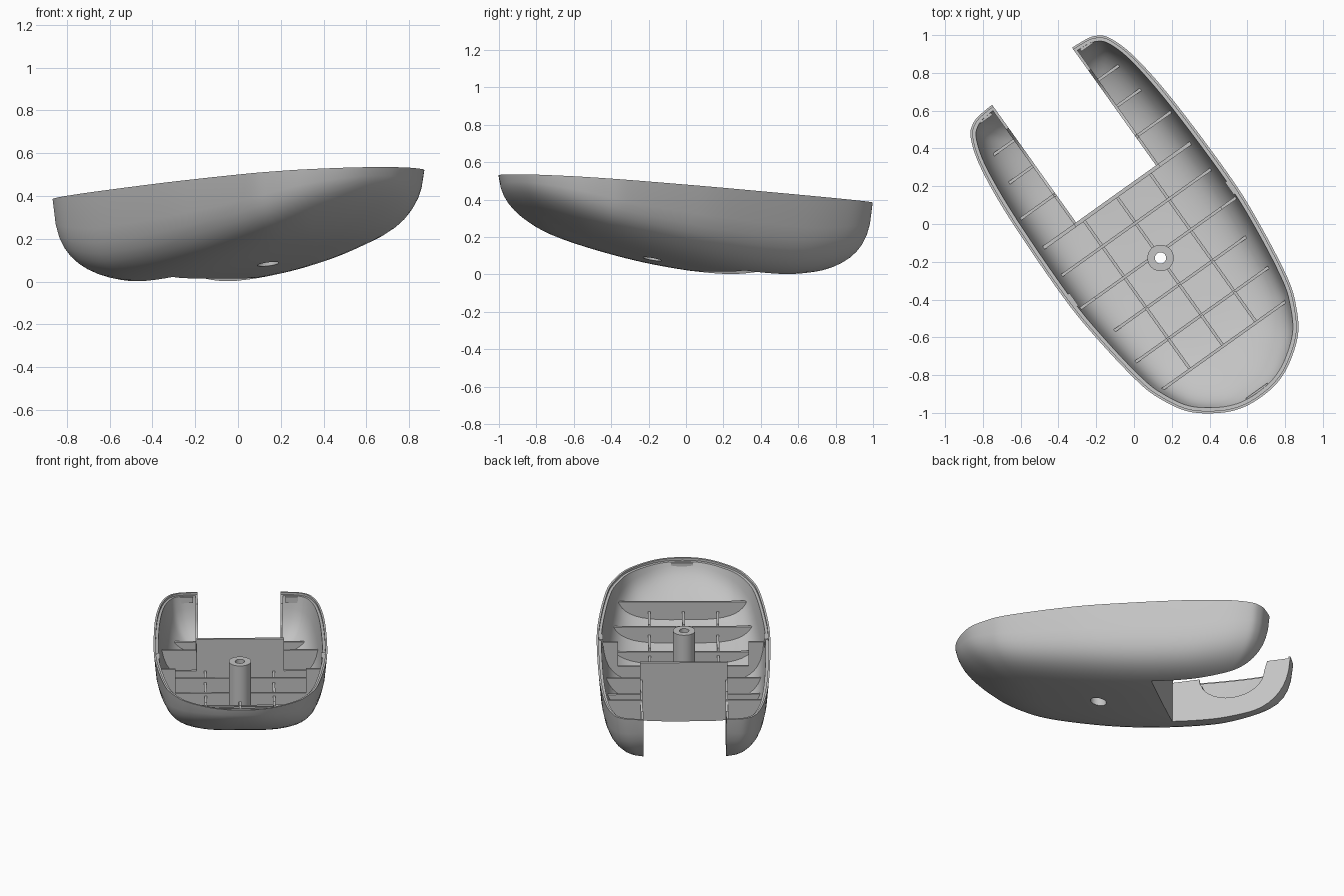
import bpy, bmesh, math
from mathutils import Vector, Matrix

if "Cube" in bpy.data.objects:
    bpy.data.objects.remove(bpy.data.objects["Cube"])

grey = bpy.data.materials.new("plain grey plastic")
grey.use_nodes = True
grey.diffuse_color = (0.55, 0.55, 0.55, 1)
grey.node_tree.nodes["Principled BSDF"].inputs["Base Color"].default_value = (0.55, 0.55, 0.55, 1)

TURN = Matrix.Rotation(math.radians(35.5), 4, "Z")   # the long axis lies at an angle
MID = 0.015
NOTCH_L, NOTCH_R, NOTCH_T = MID - .26, MID + .26, 0.185
BOSS = (0.01, -0.228)
parts = []

# Half outline of the rim, nose to tail, as (across, along)
HALF = [(0, -1.137), (.125, -1.122), (.242, -1.068), (.36, -.972), (.437, -.84),
        (.482, -.7), (.525, -.4), (.545, -.1), (.535, .4), (.505, .7),
        (.46, .86), (.405, .925), (.3, .948), (0, .955)]


def belly_z(t):
    return 0.152 * max(0, 0.5 - t) ** 1.7 - 0.007


def rim_z(t):
    return 0.382 + 0.0735 * (0.95 - t)


def smooth_loop(points, steps=6):
    """Closed Catmull-Rom curve through the points."""
    n, out = len(points), []
    for i in range(n):
        a, b, c, d = (Vector(points[(i + k) % n]) for k in (-1, 0, 1, 2))
        for j in range(steps):
            u = j / steps
            out.append(0.5 * (2 * b + (c - a) * u + (2 * a - 5 * b + 4 * c - d) * u ** 2
                              + (3 * b - a - 3 * c + d) * u ** 3))
    return out


OUTLINE = smooth_loop([(MID + s, t) for s, t in HALF]
                      + [(MID - s, t) for s, t in HALF[-2:0:-1]])


def ring(f, inset=0.0, lift=0.0, top=None):
    """Loop shrunk towards the spine; f = 1 is the rim and f = 0 the spine."""
    out = []
    for p in OUTLINE:
        c = Vector((MID, min(max(p.y, -0.6), 0.42)))
        arm = p - c
        n = 4 - 1.4 * arm.normalized().y ** 2     # square sides, rounder ends
        bulge = 1 - (1 - f ** n) ** (1 / n)
        draft = 1 - 0.055 * (1 - bulge)
        q = c + arm * f * draft * (1 - inset / arm.length)
        low = belly_z(q.y) + lift
        z = low + (rim_z(q.y) - low) * bulge if top is None else rim_z(q.y) + top
        out.append((q.x, q.y, z))
    return out


def finish(name, bm):
    bmesh.ops.remove_doubles(bm, verts=bm.verts, dist=1e-5)
    bmesh.ops.recalc_face_normals(bm, faces=bm.faces)
    mesh = bpy.data.meshes.new(name)
    bm.to_mesh(mesh)
    bm.free()
    obj = bpy.data.objects.new(name, mesh)
    bpy.context.collection.objects.link(obj)
    mesh.materials.append(grey)
    return obj


def loft(name, rings):
    bm = bmesh.new()
    rows = [[bm.verts.new(v) for v in r] for r in rings]
    n = len(OUTLINE)
    for a, b in zip(rows, rows[1:]):
        for i in range(n):
            j = (i + 1) % n
            bm.faces.new((a[i], a[j], b[j], b[i]))
    return finish(name, bm)


def box(name, s0, s1, t0, t1, z0, z1):
    bm = bmesh.new()
    bmesh.ops.create_cube(bm, size=1)
    for v in bm.verts:
        v.co = ((s0 + s1) / 2 + v.co.x * (s1 - s0), (t0 + t1) / 2 + v.co.y * (t1 - t0),
                (z0 + z1) / 2 + v.co.z * (z1 - z0))
    return finish(name, bm)


def cylinder(name, radius, z0, z1):
    bm = bmesh.new()
    bmesh.ops.create_cone(bm, cap_ends=True, segments=40, radius1=radius, radius2=radius,
                          depth=z1 - z0,
                          matrix=Matrix.Translation((*BOSS, (z0 + z1) / 2)))
    return finish(name, bm)


def carve(obj, tool, operation="DIFFERENCE"):
    mod = obj.modifiers.new("carve", "BOOLEAN")
    mod.operation, mod.solver, mod.object = operation, "EXACT", tool
    bpy.context.view_layer.objects.active = obj
    bpy.ops.object.modifier_apply(modifier=mod.name)


# Helper solids: interior fill, notch, screw recess
sweep = [math.sin(math.pi / 2 * k / 14) for k in range(15)]
fill = loft("fill_helper", [ring(f, .015, .015) for f in sweep]
            + [ring(0, .015, top=0)])
notch = box("notch_helper", NOTCH_L, NOTCH_R, NOTCH_T, 1.5, -1, 1)
recess = cylinder("recess_helper", .05, -.2, .36)
bore = cylinder("bore_helper", .03, -.2, 1)

# Shell with a stepped rim, cut by the notch and the screw recess
shell = loft("shell", [ring(f) for f in sweep]
             + [ring(1, .013, top=0), ring(1, .013, top=-.015), ring(1, .03, top=-.015)]
             + [ring(f, .03, .025) for f in sweep[-2::-1]])
carve(shell, notch)
carve(shell, recess)
parts.append(shell)


def inside(obj):
    """Trim a part to the interior of the shell."""
    carve(obj, fill, "INTERSECT")
    parts.append(obj)
    return obj


# Cross ribs over the floor
W = 0.008
for i, (t, z) in enumerate([(-.8, .385), (-.6, .305), (-.4, .225), (-.2, .22), (0, .23)]):
    rib = inside(box(f"cross_rib_{i + 1}", -.7, .7, t - W, t + W, -.1, z))
    carve(rib, recess)

# Long ribs, stepping down with the floor
for name, s in (("right", -.205), ("middle", BOSS[0]), ("left", .225)):
    for i, (t0, t1, z) in enumerate([(-.8, -.6, .32), (-.6, -.4, .25),
                                     (-.4, -.2, .2), (-.2, .17, .2)]):
        rib = inside(box(f"{name}_long_rib_{i + 1}", s - W, s + W, t0, t1, -.1, z))
        if name == "middle":
            carve(rib, recess)

# Panel closing the notch, with low shoulders towards the sides
inside(box("notch_panel", NOTCH_L - .015, NOTCH_R + .015, NOTCH_T - .02, NOTCH_T, -.1, .42))
for name, edge, side in (("right", NOTCH_L, -1), ("left", NOTCH_R, 1)):
    def span(a, b):
        return min(a, b), max(a, b)

    def out(s):
        return MID + side * s
    inside(box(f"{name}_shoulder", *span(edge, out(.7)), NOTCH_T - .02, NOTCH_T, -.1, .2))
    inside(box(f"{name}_rib_tab", *span(out(.41), out(.7)), -.2 - W, -.2 + W, -.1, .385))
    # Ribs across the arm
    for i, (t, z) in enumerate([(.37, .25), (.56, .12), (.73, .14)]):
        inside(box(f"{name}_arm_rib_{i + 1}", *span(edge, out(.7)), t - W, t + W, -.1, z))
    # Arm wall along the notch with a scooped top edge
    scoop = [(.57 - .21 * math.cos(a), .3 - .16 * math.sin(a))
             for a in (math.pi * k / 16 for k in range(17))]
    profile = [(.165, -.1), (.165, .3)] + scoop + [(.8, .37), (1.1, .37), (1.1, -.1)]
    bm = bmesh.new()
    face = bm.faces.new([bm.verts.new((edge, t, z)) for t, z in profile])
    grown = bmesh.ops.extrude_face_region(bm, geom=[face])["geom"]
    bmesh.ops.translate(bm, vec=(side * .015, 0, 0),
                        verts=[g for g in grown if isinstance(g, bmesh.types.BMVert)])
    inside(finish(f"{name}_arm_wall", bm))
    # Catches on the rim
    inside(box(f"{name}_side_catch", *span(out(.505), out(.57)), -.18, -.1, .39, .45))
    inside(box(f"{name}_arm_catch", *span(out(.29), out(.37)), .905, 1, .325, .365))
inside(box("nose_catch", MID - .07, MID + .07, -1.16, -1.095, .485, .515))

# Screw boss
boss = cylinder("screw_boss", .07, -.1, .45)
inside(boss)
carve(boss, recess)
carve(boss, bore)

for helper in (fill, notch, recess, bore):
    bpy.data.objects.remove(helper)

# Turn everything into place and shade
bpy.ops.object.select_all(action="DESELECT")
for obj in parts:
    obj.data.transform(TURN)
    obj.select_set(True)
bpy.context.view_layer.objects.active = shell
bpy.ops.object.shade_smooth_by_angle(angle=math.radians(30))
